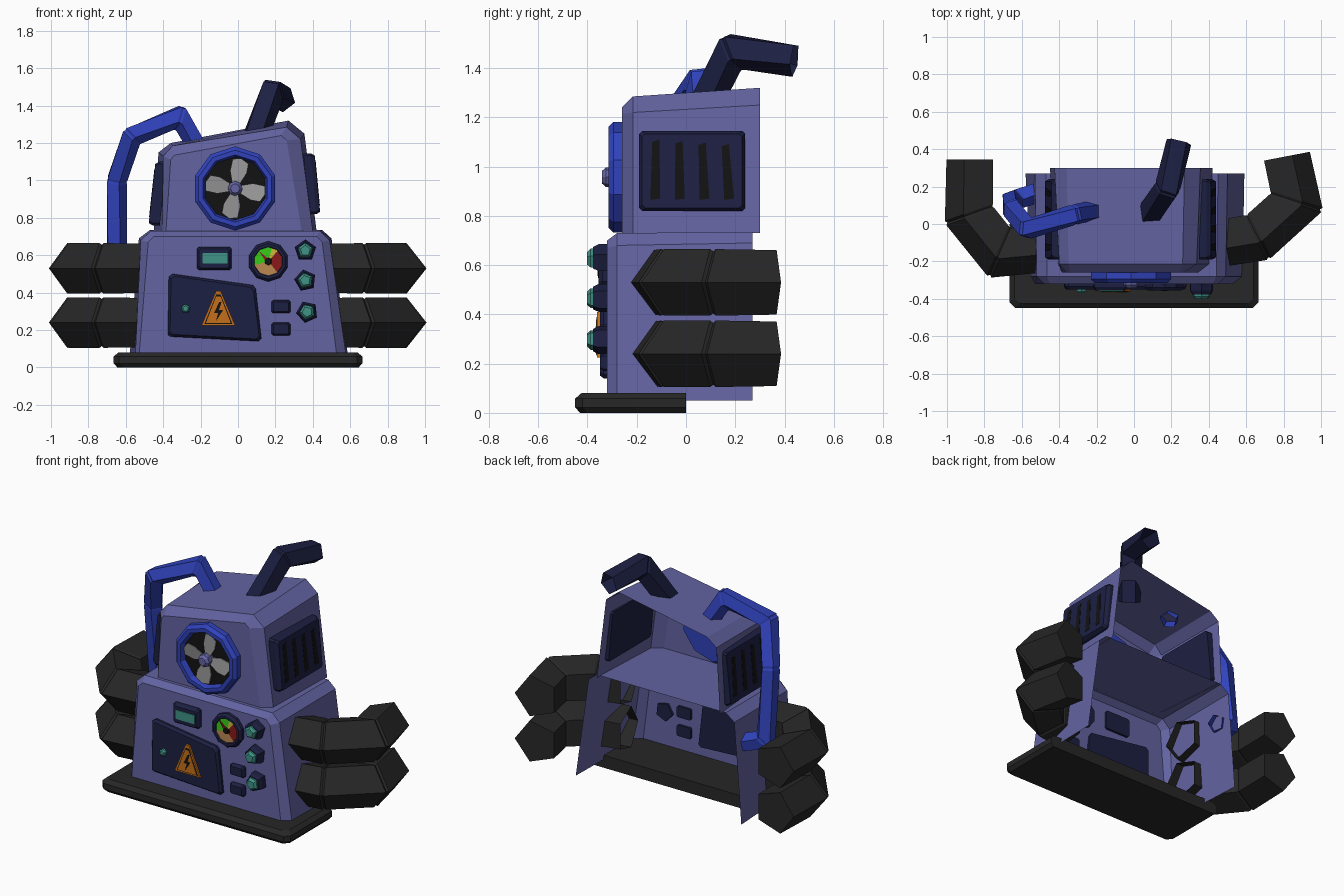
import bpy, bmesh
from math import sin, cos, pi, radians
from mathutils import Vector as V

if "Cube" in bpy.data.objects:
    bpy.data.objects.remove(bpy.data.objects["Cube"])

COL = dict(body=(.125, .125, .36), navy=(.012, .014, .055), black=(.02, .02, .02),
           void=(.006, .006, .006), blue=(.03, .055, .5), grey=(.32, .32, .32),
           teal=(.05, .29, .24), orange=(.55, .16, .01), green=(.04, .6, .01),
           red=(.25, .01, .01), tan=(.5, .25, .08), yellow=(.6, .5, .05))
MATS = {}
for k, c in COL.items():
    MATS[k] = bpy.data.materials.new(k)
    MATS[k].diffuse_color = (*c, 1)


def mesh(name, verts, faces, mat):
    me = bpy.data.meshes.new(name)
    me.from_pydata([tuple(v) for v in verts], [], faces)
    bm = bmesh.new()
    bm.from_mesh(me)
    bmesh.ops.recalc_face_normals(bm, faces=bm.faces)
    bm.to_mesh(me)
    bm.free()
    me.materials.append(MATS[mat])
    ob = bpy.data.objects.new(name, me)
    bpy.context.collection.objects.link(ob)
    return ob


def loft(name, rings, mat, closed=True, cap0=True, cap1=True):
    n = len(rings[0])
    f = []
    for i in range(len(rings) - 1):
        for j in range(n if closed else n - 1):
            k = (j + 1) % n
            f.append((i*n + j, i*n + k, (i + 1)*n + k, (i + 1)*n + j))
    if cap0:
        f.append(tuple(range(n)))
    if cap1:
        f.append(tuple(range((len(rings) - 1)*n, len(rings)*n)))
    return mesh(name, [v for r in rings for v in r], f, mat)


def front(u, v, d):
    return V((u, d, v))


def prism(name, pts, d0, d1, mat, bevel=0.0, place=front):
    """Extruded outline with a bevelled outer face."""
    cu = sum(p[0] for p in pts)/len(pts)
    cv = sum(p[1] for p in pts)/len(pts)
    inset = [(u - bevel*max(-1, min(1, (u - cu)/.04)), v - bevel*max(-1, min(1, (v - cv)/.04))) for u, v in pts]
    dm = d1 + (d0 - d1)*.35
    rings = [[place(*p, d0) for p in pts], [place(*p, dm) for p in pts], [place(*p, d1) for p in inset]]
    return loft(name, rings, mat)


def ngon(cx, cz, r, n, a0=90):
    return [(cx + r*cos(radians(a0) + 2*pi*i/n), cz + r*sin(radians(a0) + 2*pi*i/n)) for i in range(n)]


def rect(x0, z0, x1, z1, c=.01):
    return [(x0 + c, z0), (x1 - c, z0), (x1, z0 + c), (x1, z1 - c),
            (x1 - c, z1), (x0 + c, z1), (x0, z1 - c), (x0, z0 + c)]


def lathe(name, cx, cz, prof, n, mat, cap0=True, cap1=False, a0=90):
    return loft(name, [[front(*p, y) for p in ngon(cx, cz, r, n, a0)] for r, y in prof], mat, cap0=cap0, cap1=cap1)


def tube(name, path, r, mat, ref, sign=1, caps=False, pinch=.93, gap=.012):
    """Five-sided hose with mitred elbows and a groove at every elbow."""
    P = [V(p) for p in path]
    rings = []
    for i, p in enumerate(P):
        d1 = (p - P[i - 1]).normalized() if i else (P[1] - p).normalized()
        d2 = (P[i + 1] - p).normalized() if i < len(P) - 1 else d1
        t = (d1 + d2).normalized()
        e = (d2 - d1).normalized()
        nrm = t.cross(V(ref)).normalized()*sign
        b = t.cross(nrm)
        mid = 0 < i < len(P) - 1
        for off, s in ([(-gap, 1), (0, pinch), (gap, 1)] if mid else [(0, .97)]):
            ring = []
            for k in range(5):
                o = (nrm*cos(2*pi*k/5) + b*sin(2*pi*k/5))*r*s
                o += e*o.dot(e)*(1/t.dot(d1) - 1)
                ring.append(p + t*off + o)
            rings.append(ring)
    return loft(name, rings, mat, cap0=False, cap1=caps)


def shell(name, stages, mat):
    """Casing open at the back and underneath."""
    return loft(name, [[front(*p, y) for p in pts] for y, pts in stages], mat, closed=False, cap1=False)


# base plate
def foot(i, z):
    x, y = .665 - i, -.45 + i
    return [V(p) for p in ((-x, 0, z), (-x, y + .03, z), (-x + .03, y, z),
                           (x - .03, y, z), (x, y + .03, z), (x, 0, z))]


loft("base_plate", [foot(.02, 0), foot(0, .022), foot(0, .058), foot(.025, .08)], "black")

# lower and upper casings
shell("lower_casing", [
    (-.32, [(-.53, .05), (-.48, .67), (-.45, .70), (.42, .70), (.45, .67), (.53, .05)]),
    (-.28, [(-.55, .05), (-.52, .68), (-.465, .73), (.44, .73), (.49, .68), (.58, .05)]),
    (.27, [(-.58, .05), (-.53, .69), (-.47, .735), (.45, .735), (.50, .69), (.59, .05)])], "body")
shell("upper_casing", [
    (-.26, [(-.385, .73), (-.36, 1.11), (-.34, 1.135), (.23, 1.24), (.26, 1.215), (.34, .73)]),
    (-.215, [(-.405, .73), (-.40, 1.13), (-.35, 1.185), (.26, 1.285), (.335, 1.22), (.40, .73)]),
    (.30, [(-.45, .73), (-.425, 1.15), (-.36, 1.2), (.27, 1.32), (.355, 1.25), (.42, .73)])], "body")

# fan: ring, dark opening, blades, hub
FX, FZ = -.015, .957
lathe("fan_ring", FX, FZ, [(.215, -.245), (.225, -.26), (.225, -.295), (.205, -.315),
                           (.18, -.315), (.168, -.275)], 10, "blue")
lathe("fan_opening", FX, FZ, [(.175, -.272), (.175, -.278)], 10, "void", cap1=True)
BLADE = [(.02, -.018), (.09, -.05), (.14, -.052), (.163, -.01), (.155, .035), (.09, .04), (.02, .018)]
for i in range(4):
    a = radians(82 + 90*i)
    prism(f"fan_blade_{i}", BLADE, -.289, -.295, "grey",
          place=lambda u, v, d: V((FX + u*cos(a) - v*sin(a), d + v*.15, FZ + u*sin(a) + v*cos(a))))
lathe("fan_hub", FX, FZ, [(.04, -.275), (.04, -.325), (.025, -.342)], 8, "body", cap1=True)

# side vents with slots
for side, x0, sl, z0, z1 in (("right", .423, -.095, .82, 1.145), ("left", -.452, .11, .76, 1.1)):
    s = 1 if side == "right" else -1
    zm = 1.0

    def wall(u, v, d):
        return V((x0 + sl*(v - zm) + s*d, u, v))
    prism(f"vent_{side}", rect(-.19, z0, .24, z1, .012), -.06, 0, "navy", .012, wall)
    for i in range(4):
        c = -.125 + .1*i
        t = .006*i
        prism(f"vent_slot_{side}_{i}", [(c - .02, z0 + .045), (c + .02, z0 + .05),
                                        (c + .017 - t, z1 - .035 - t), (c - .012 - t, z1 - .045 - t)],
              -.02, .002, "void", 0, wall)

# arms
ARMS = {"right": [(.47, -.09), (.655, -.055), (.85, .125), (.805, .36)],
        "left": [(-.48, -.12), (-.71, -.135), (-.865, .055), (-.865, .345)]}
for side, pts in ARMS.items():
    for lvl, z in (("upper", .53), ("lower", .24)):
        tube(f"arm_{lvl}_{side}", [(x, y, z) for x, y in pts], .142, "black", (0, 0, 1),
             1 if side == "right" else -1, caps=True)

# side hose and exhaust
tube("side_hose", [(-.215, .07, 1.18), (-.315, .05, 1.335), (-.565, -.02, 1.235), (-.65, .08, 1.0),
                   (-.645, .13, .56), (-.51, .17, .52)], .058, "blue", (0, 1, 0))
tube("exhaust", [(.08, .05, 1.21), (.18, .19, 1.465), (.24, .44, 1.435)], .073, "navy", (1, 0, 0))

# access door, warning sign, door light
prism("access_door", [(-.36, .165), (.11, .14), (.125, .155), (.095, .42), (.08, .44),
                      (-.35, .50), (-.37, .485), (-.375, .175)], -.305, -.35, "navy", .012)


def tri(g):
    x, b, t = .09 - g*1.3, .225 + g*.7, .41 - g*1.7
    return [(-.105 - x, b), (-.105 + x, b), (-.105 + .012, t), (-.105 - .012, t)]


prism("warning_sign", tri(0), -.345, -.362, "orange")
prism("warning_border", tri(.012), -.36, -.363, "void")
prism("warning_face", tri(.018), -.36, -.365, "orange")
prism("warning_bolt", [(-.1, .35), (-.128, .292), (-.106, .292), (-.118, .248),
                       (-.08, .306), (-.102, .306), (-.088, .35)], -.36, -.367, "void")
lathe("door_light", -.28, .315, [(.025, -.345), (.025, -.36), (.015, -.37)], 5, "teal", cap1=True)

# display screen and push buttons
prism("screen_frame", rect(-.22, .52, -.035, .645), -.305, -.355, "navy", .012)
prism("screen", rect(-.19, .555, -.055, .612, .004), -.35, -.36, "teal")
for i, z in enumerate((.325, .205)):
    prism(f"button_{i}", rect(.18, z - .035, .28, z + .035, .008), -.305, -.35, "navy", .01)

# dial
GX, GZ = .162, .567
lathe("dial_rim", GX, GZ, [(.108, -.305), (.108, -.34), (.095, -.355), (.08, -.355), (.075, -.34)], 10, "navy")
for name, a0, a1, c in (("green", 75, 195, "green"), ("yellow", 48, 75, "yellow"),
                        ("red", -50, 48, "red"), ("tan", 195, 310, "tan")):
    arc = [radians(a0 + (a1 - a0)*i/4) for i in range(5)]
    prism(f"dial_{name}", [(GX, GZ)] + [(GX + .08*cos(a), GZ + .08*sin(a)) for a in arc], -.335, -.345, c)
prism("dial_needle", [(GX - .01, GZ - .005), (GX + .005, GZ + .01), (GX - .05, GZ + .055)], -.344, -.352, "red")
lathe("dial_hub", GX, GZ, [(.022, -.34), (.018, -.358)], 6, "void", cap1=True)

# control knobs
for i, (x, z) in enumerate(((.36, .625), (.36, .465), (.37, .297))):
    a = 90 + 12*i
    lathe(f"knob_base_{i}", x, z, [(.06, -.305), (.06, -.355), (.048, -.378)], 5, "navy", cap1=True, a0=a)
    lathe(f"knob_{i}", x, z, [(.042, -.37), (.042, -.388), (.028, -.402)], 5, "teal", cap1=True, a0=a)

for m in bpy.data.materials:
    if m.users and not m.is_grease_pencil:
        m.use_nodes = True
        m.node_tree.nodes["Principled BSDF"].inputs["Base Color"].default_value = m.diffuse_color
